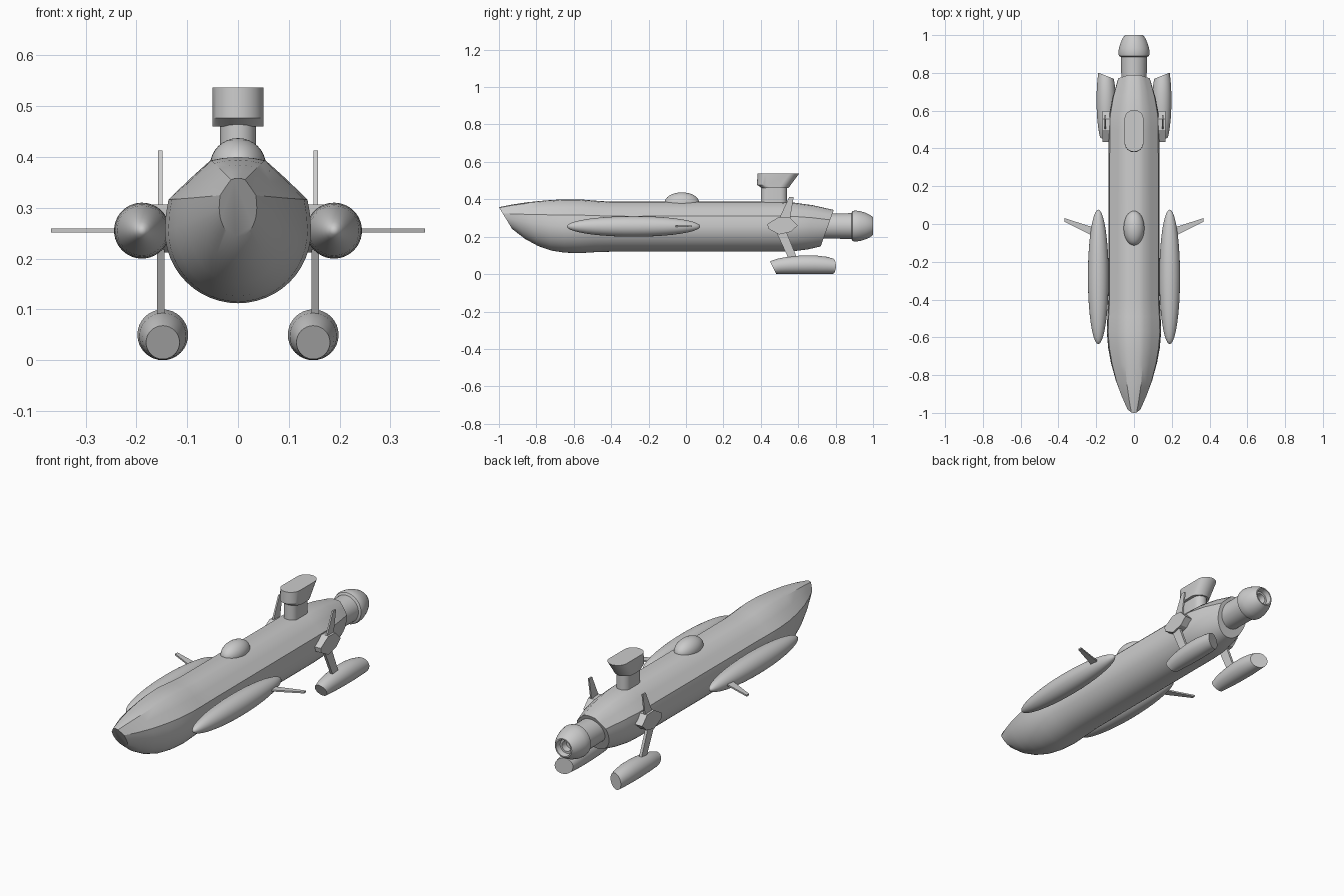
import bpy, bmesh
from math import sin, cos, pi, radians, sqrt

if "Cube" in bpy.data.objects:
    bpy.data.objects.remove(bpy.data.objects["Cube"])


def loft(name, rings, angle=32):
    """Skin a list of equal-length point rings; single-point rings become tips."""
    bm = bmesh.new()
    loops = [[bm.verts.new(p) for p in r] for r in rings]
    for a, b in zip(loops, loops[1:]):
        n = max(len(a), len(b))
        for i in range(n):
            j = (i + 1) % n
            if len(a) == 1:
                bm.faces.new((a[0], b[j], b[i]))
            elif len(b) == 1:
                bm.faces.new((a[i], a[j], b[0]))
            else:
                bm.faces.new((a[i], a[j], b[j], b[i]))
    for end in (loops[0], loops[-1]):
        if len(end) > 2:
            bm.faces.new(end)
    bmesh.ops.recalc_face_normals(bm, faces=bm.faces)
    me = bpy.data.meshes.new(name)
    bm.to_mesh(me)
    bm.free()
    me.shade_smooth()
    me.set_sharp_from_angle(angle=radians(angle))
    ob = bpy.data.objects.new(name, me)
    bpy.context.collection.objects.link(ob)
    return ob


def lathe(name, profile, cx, cz, n=40, angle=32):
    """Revolve (y, radius) pairs about an axis running along y."""
    return loft(name, [[(cx, y, cz)] if r == 0 else
                       [(cx + r * cos(2 * pi * i / n), y, cz + r * sin(2 * pi * i / n)) for i in range(n)]
                       for y, r in profile], angle)


def stadium(hw, y0, y1, z, n=12):
    """Round-ended slot outline, long axis along y."""
    pts = [(hw * cos(pi * i / n), y1 - hw + hw * sin(pi * i / n), z) for i in range(n + 1)]
    return pts + [(-hw * cos(pi * i / n), y0 + hw - hw * sin(pi * i / n), z) for i in range(n + 1)]


# Hull: round belly, faceted shoulders, raked ends
upper = [(1, 0), (.985, .22), (.95, .42), (.66, .70), (.38, .95), (.2, .985)]
section = upper + [(0, 1)] + [(-u, v) for u, v in reversed(upper)]
section += [(-cos(pi * i / 24), -sin(pi * i / 24)) for i in range(1, 24)]
stations = [  # y at top, y at bottom, top z, centre z, bottom z, half width
    (-1, -.93, .358, .300, .242, .037),
    (-.93, -.86, .372, .285, .188, .069),
    (-.85, -.79, .384, .272, .150, .098),
    (-.75, -.72, .394, .262, .126, .122),
    (-.66, -.65, .400, .256, .115, .137),
    (-.57, -.57, .400, .255, .112, .144),
    (-.49, -.49, .393, .255, .117, .141),
    (-.40, -.40, .387, .255, .120, .136),
    (.50, .50, .387, .255, .120, .135),
    (.58, .57, .382, .255, .122, .132),
    (.68, .65, .368, .254, .132, .115),
    (.79, .72, .343, .252, .148, .087),
]
rings = []
for yt, yb, zt, zc, zb, w in stations:
    ring = []
    for u, v in section:
        z = zc + v * ((zt - zc) if v > 0 else (zc - zb))
        ring.append((u * w, yb + (yt - yb) * (z - zb) / (zt - zb), z))
    rings.append(ring)
loft("hull", rings)

# Tail nozzle with recessed outlet
lathe("tail_neck", [(.70, .066), (.90, .069)], 0, .257)
lathe("tail_nozzle", [(.88, .06), (.89, .08), (.905, .083), (.93, .080), (.96, .071), (.985, .059), (1, .048),
                      (1, .042), (.975, .036), (.975, .026), (.945, .022), (.945, 0)], 0, .257)

# Observation dome
bpy.ops.mesh.primitive_uv_sphere_add(segments=32, ring_count=16, location=(0, -.022, .383))
dome = bpy.context.object
dome.name = "dome"
dome.scale = (.055, .092, .054)
dome.data.shade_smooth()

# Tower: stem and flared head
loft("tower_stem", [stadium(.035, .40, .54, z) for z in (.36, .47)])
loft("tower_head", [stadium(.05, .405, .548, .46), stadium(.05, .38, .56, .477), stadium(.05, .382, .605, .537)], 25)


def fin(name, root, tip, s):
    """Thin tapered solid between two outlines, mirrored by s."""
    loft(name, [[(s * x, y, z) for x, y, z in r] for r in (root, tip)], 20)


def plate_z(y0, y1, z, x0, x1):
    return [(x0, y0, z), (x1, y0, z), (x1, y1, z), (x0, y1, z)]


for s, side in ((-1, "left"), (1, "right")):
    # Cigar-shaped side pod
    ts = [-cos(pi * i / 20) for i in range(21)]
    prof = [(-.28 + .356 * t, .055 * sqrt(max(0, 1 - t * t)) if abs(t) < .9999 else 0) for t in ts]
    lathe(side + "_pod", prof, s * .189, .255)

    # Swept horizontal pod fin
    fin(side + "_pod_fin",
        [(.215, -.065, .251), (.215, -.018, .251), (.215, -.018, .259), (.215, -.065, .259)],
        [(.368, .012, .251), (.368, .031, .251), (.368, .031, .259), (.368, .012, .259)], s)

    # Strut hub: hexagonal block on the hull flank
    outline = [(.435, .268), (.497, .306), (.556, .303), (.597, .26), (.56, .226), (.497, .212), (.44, .243)]
    loft(side + "_strut_hub", [[(s * x, y, z) for y, z in outline] for x in (.12, .168)], 20)

    # Upright fin and lower strut
    fin(side + "_upper_fin", plate_z(.495, .555, .29, .149, .157), plate_z(.552, .576, .413, .149, .157), s)
    fin(side + "_lower_strut", plate_z(.48, .535, .23, .145, .159), plate_z(.552, .598, .075, .145, .159), s)

    # Float with obliquely cut ends
    floats = []
    for y, r, cz, front, back in ((.465, .033, .035, .5, 0), (.50, .040, .042, .3, 0), (.55, .046, .047, .1, 0),
                                  (.62, .050, .050, 0, 0), (.69, .050, .050, 0, 0), (.75, .046, .047, 0, .2),
                                  (.785, .041, .043, 0, .4)):
        ring = []
        for i in range(32):
            dx, dz = r * cos(pi * i / 16), r * sin(pi * i / 16)
            ring.append((s * (.148 + dx), y - front * dz + back * dx, cz + dz))
        floats.append(ring)
    loft(side + "_float", floats)
